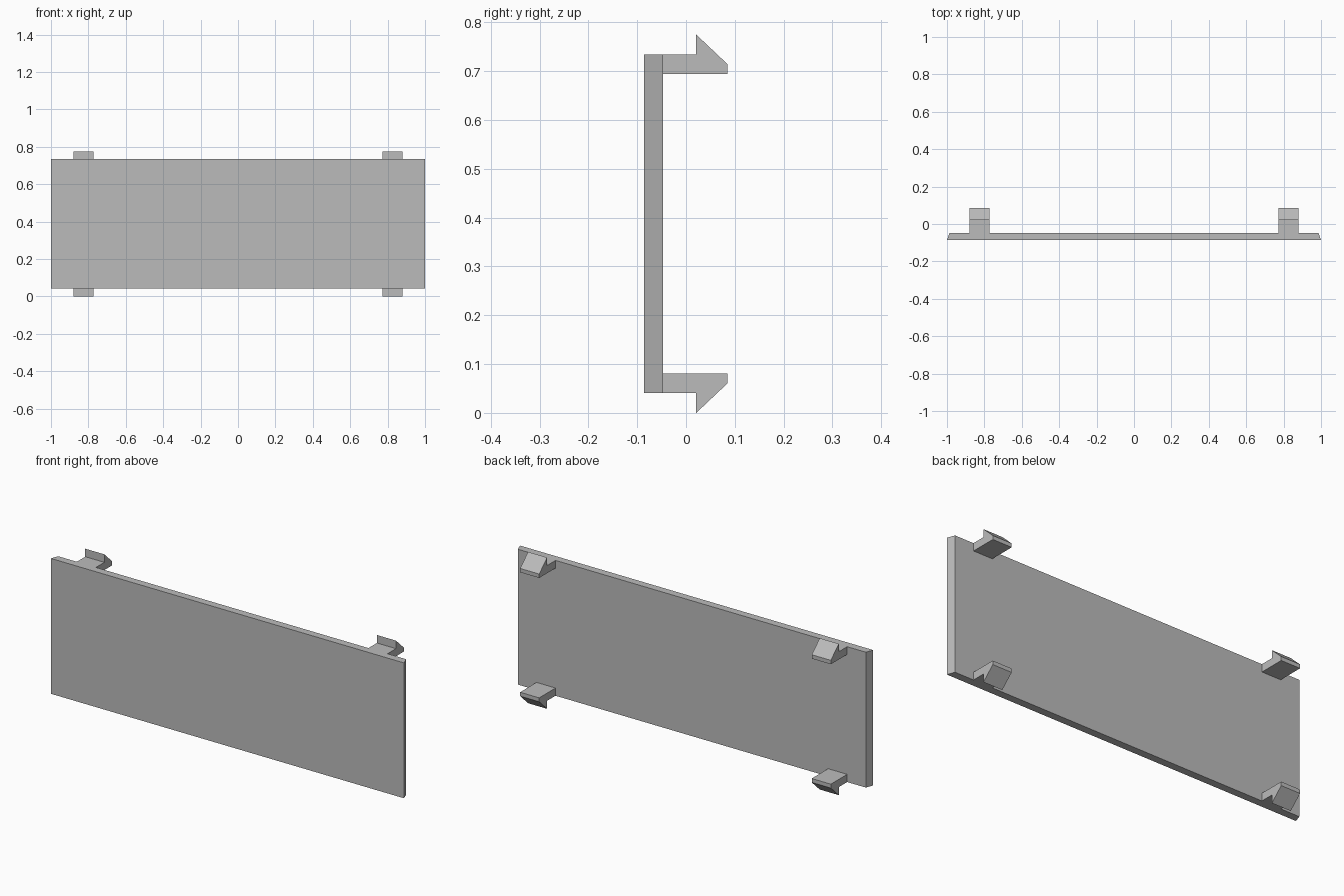
import bpy
import bmesh

cube = bpy.data.objects.get("Cube")
if cube:
    bpy.data.objects.remove(cube, do_unlink=True)

grey = bpy.data.materials.new("light_grey")
grey.use_nodes = True
colour = (0.5, 0.5, 0.5, 1)
grey.diffuse_color = colour
grey.node_tree.nodes["Principled BSDF"].inputs["Base Color"].default_value = colour

MID_Z = 0.3875


def prism(name, profile, axis):
    """Extrude a closed 3D profile along the given vector."""
    bm = bmesh.new()
    face = bm.faces.new([bm.verts.new(p) for p in profile])
    out = bmesh.ops.extrude_face_region(bm, geom=[face])
    moved = [g for g in out["geom"] if isinstance(g, bmesh.types.BMVert)]
    bmesh.ops.translate(bm, verts=moved, vec=axis)
    bmesh.ops.recalc_face_normals(bm, faces=bm.faces)
    mesh = bpy.data.meshes.new(name)
    bm.to_mesh(mesh)
    bm.free()
    mesh.materials.append(grey)
    obj = bpy.data.objects.new(name, mesh)
    bpy.context.collection.objects.link(obj)
    return obj


# Cover plate with bevelled short ends
outline = [(-1, -0.086), (1, -0.086), (0.986, -0.047), (-0.986, -0.047)]
prism("cover_plate", [(x, y, 0.041) for x, y in outline], (0, 0, 0.693))

# Four snap clips: arm with a barbed hook pointing away from the middle
clip = [(-0.047, 0.307), (0.085, 0.307), (0.085, 0.327),
        (0.021, 0.3875), (0.021, 0.3465), (-0.047, 0.3465)]
for side, x in (("left", 0.772), ("right", -0.88)):
    for level, sign in (("upper", 1), ("lower", -1)):
        prism(f"{level}_{side}_clip",
              [(x, y, MID_Z + sign * h) for y, h in clip], (0.108, 0, 0))
